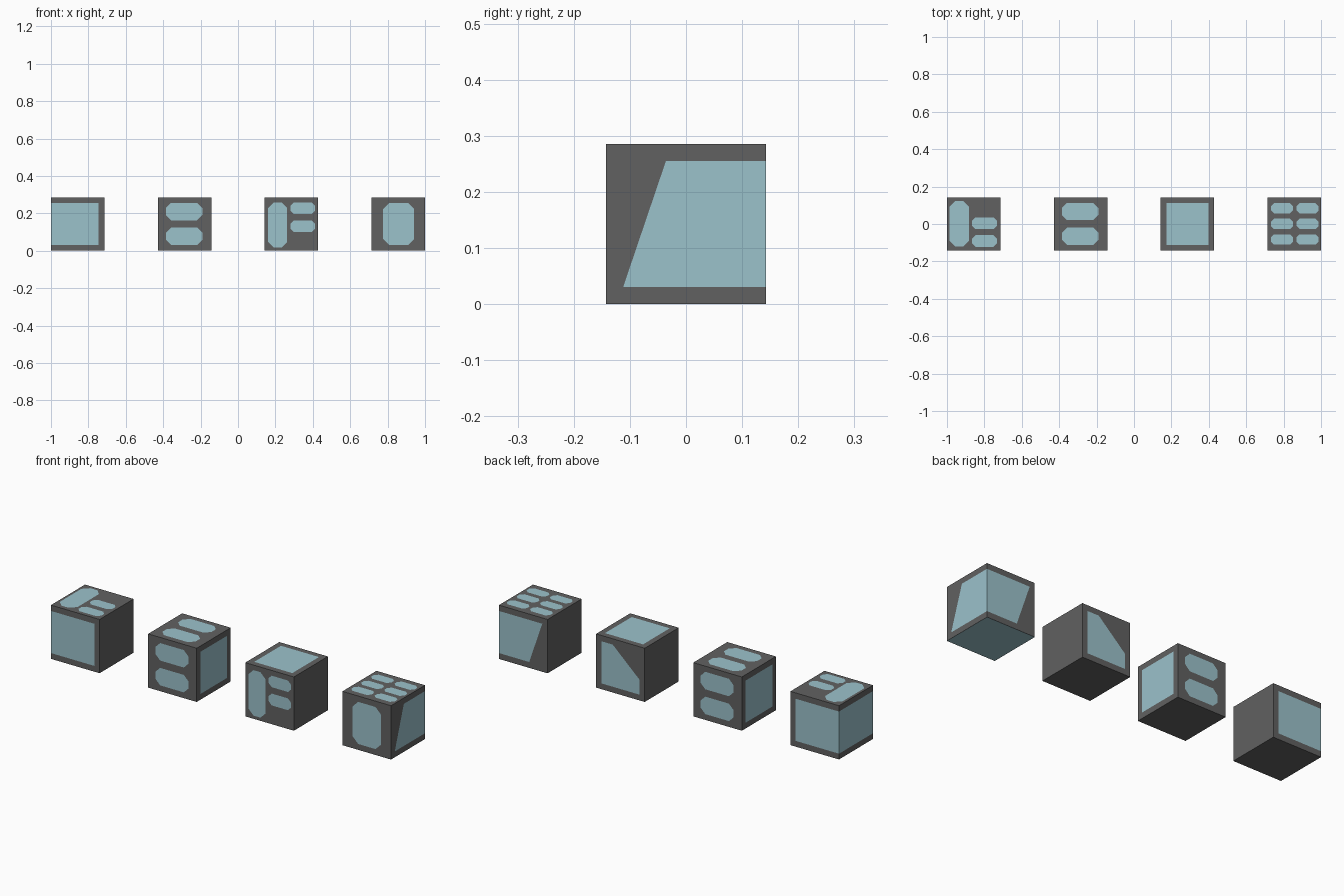
import bpy, bmesh
from mathutils import Vector

if "Cube" in bpy.data.objects:
    bpy.data.objects.remove(bpy.data.objects["Cube"])

S = 2 / 7            # cube edge; gaps are the same width
H = S / 2
LIFT = 0.0005        # panels sit just proud of the body
LO, HI = 0.031, 0.255


def material(name, rgb):
    m = bpy.data.materials.new(name)
    m.diffuse_color = (*rgb, 1)
    m.use_nodes = True
    m.node_tree.nodes["Principled BSDF"].inputs["Base Color"].default_value = m.diffuse_color
    return m


DARK = material("dark_frame", (0.12, 0.12, 0.12))
GLASS = material("pale_blue_panel", (0.33, 0.54, 0.60))

# Face frames: outward normal, u direction, v direction
FACES = {
    "front": ((0, -1, 0), (1, 0, 0), (0, 0, 1)),
    "right": ((1, 0, 0), (0, 1, 0), (0, 0, 1)),
    "back": ((0, 1, 0), (-1, 0, 0), (0, 0, 1)),
    "left": ((-1, 0, 0), (0, -1, 0), (0, 0, 1)),
    "top": ((0, 0, 1), (1, 0, 0), (0, 1, 0)),
    "bottom": ((0, 0, -1), (1, 0, 0), (0, -1, 0)),
}


def rect(u0, u1, v0, v1):
    return [(u0, v0), (u1, v0), (u1, v1), (u0, v1)]


def octagon(u0, u1, v0, v1):
    c = 0.3 * min(u1 - u0, v1 - v0)
    c = min(c, 0.032)
    return [(u0 + c, v0), (u1 - c, v0), (u1, v0 + c), (u1, v1 - c),
            (u1 - c, v1), (u0 + c, v1), (u0, v1 - c), (u0, v0 + c)]


def finish(bm, name, mat, x):
    me = bpy.data.meshes.new(name)
    bm.to_mesh(me)
    bm.free()
    me.materials.append(mat)
    ob = bpy.data.objects.new(name, me)
    ob.location = (x, 0, H)
    bpy.context.collection.objects.link(ob)


def window_cube(name, x, panels):
    bm = bmesh.new()
    bmesh.ops.create_cube(bm, size=S)
    finish(bm, name + "_body", DARK, x)
    bm = bmesh.new()
    for side, shapes in panels.items():
        n, u, v = (Vector(a) for a in FACES[side])
        for shape in shapes:
            bm.faces.new([bm.verts.new(n * (H + LIFT) + u * (a - H) + v * (b - H))
                          for a, b in shape])
    finish(bm, name + "_panels", GLASS, x)


# Shared panel layouts
square = [rect(LO, HI, LO, HI)]
pair = [octagon(0.043, 0.238, v, v + 0.093) for v in (LO, 0.163)]

window_cube("wraparound_cube", -3 * S, {
    "front": [rect(0, HI, LO, HI)],
    "left": [rect(0, S, LO, HI)],
    "back": [rect(LO, S, LO, HI)],
    "top": [octagon(0.014, 0.118, 0.023, 0.266),
            octagon(0.134, 0.268, 0.021, 0.083),
            octagon(0.134, 0.268, 0.116, 0.178)],
})
window_cube("double_window_cube", -S, {
    "front": pair, "back": pair, "top": pair, "left": square, "right": square,
})
window_cube("mixed_window_cube", S, {
    "front": [octagon(0.018, 0.120, 0.017, 0.259),
              octagon(0.137, 0.270, 0.100, 0.163),
              octagon(0.137, 0.270, 0.197, 0.258)],
    "top": square,
    "back": [[(LO, LO), (HI, LO), (HI, 0.111), (0.098, HI), (LO, HI)]],
})
window_cube("slanted_window_cube", 3 * S, {
    "front": [octagon(0.061, 0.227, LO, HI)],
    "right": [[(LO, LO), (S, LO), (S, HI), (0.107, HI)]],
    "back": [[(0, LO), (0.178, LO), (HI, HI), (0, HI)]],
    "bottom": [rect(0, S, 0, S)],
    "top": [octagon(u, u + 0.118, v, v + 0.056)
            for u in (0.018, 0.155) for v in (0.032, 0.115, 0.199)],
})
